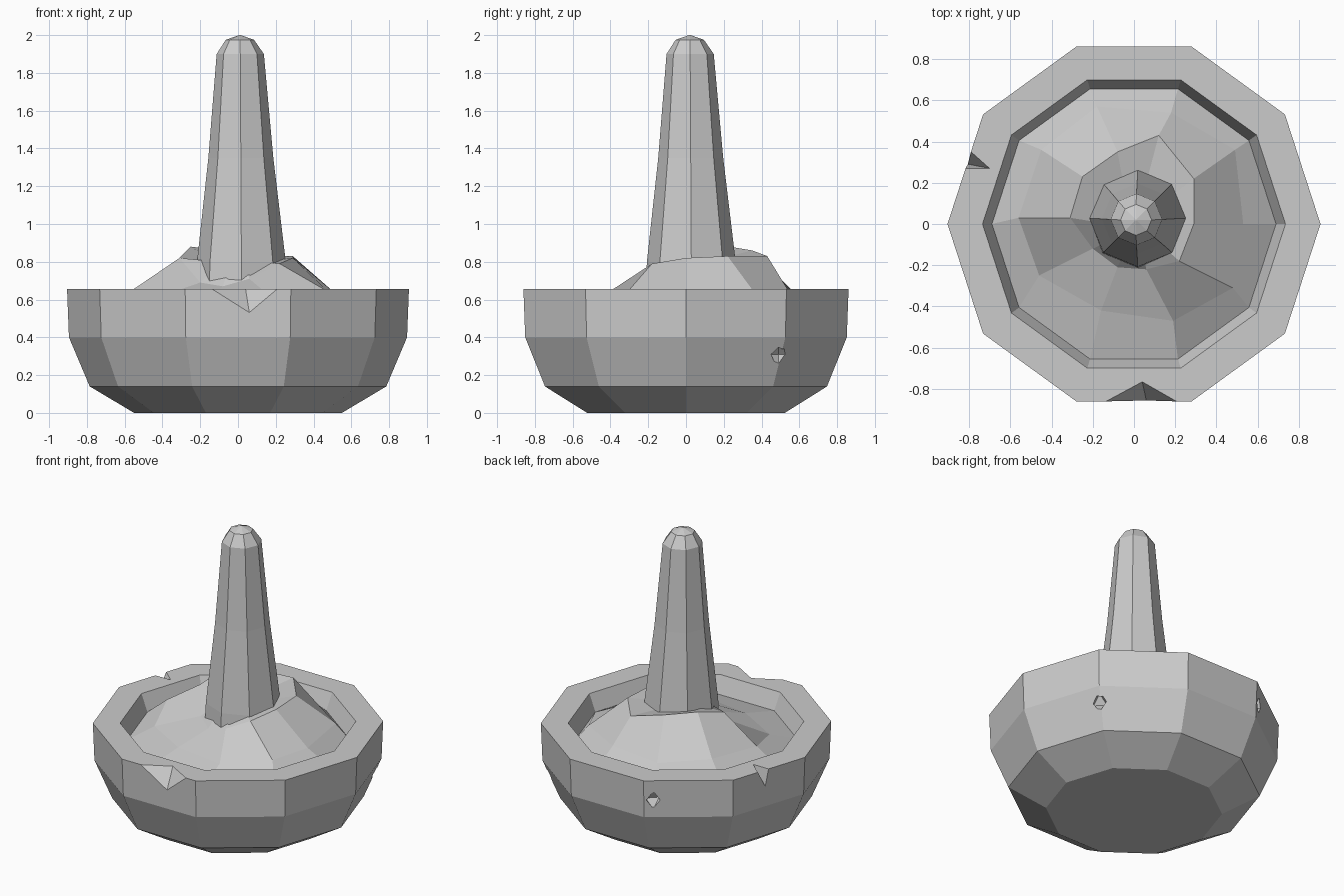
import bpy, bmesh
from math import cos, sin, pi

cube = bpy.data.objects.get("Cube")
if cube:
    bpy.data.objects.remove(cube, do_unlink=True)

stone = bpy.data.materials.new("stone_grey")
stone.use_nodes = True
grey = (0.6, 0.6, 0.6, 1)
stone.diffuse_color = grey
stone.node_tree.nodes["Principled BSDF"].inputs["Base Color"].default_value = grey


def finish(bm, name):
    bmesh.ops.recalc_face_normals(bm, faces=bm.faces[:])
    mesh = bpy.data.meshes.new(name)
    bm.to_mesh(mesh)
    bm.free()
    mesh.materials.append(stone)
    obj = bpy.data.objects.new(name, mesh)
    bpy.context.collection.objects.link(obj)
    return obj


def circle(radius, z, sides, x=0, y=0):
    return [(x + radius * cos(2 * pi * i / sides),
             y + radius * sin(2 * pi * i / sides), z) for i in range(sides)]


def loft(name, rings):
    """Skin a stack of point rings and cap both ends."""
    bm = bmesh.new()
    loops = [[bm.verts.new(p) for p in ring] for ring in rings]
    n = len(rings[0])
    for a, b in zip(loops, loops[1:]):
        for i in range(n):
            j = (i + 1) % n
            bm.faces.new((a[i], a[j], b[j], b[i]))
    bm.faces.new(loops[0])
    bm.faces.new(loops[-1])
    return finish(bm, name)


def cut(target, points):
    """Chip a convex piece out of the target."""
    bm = bmesh.new()
    for p in points:
        bm.verts.new(p)
    bmesh.ops.convex_hull(bm, input=bm.verts[:])
    cutter = finish(bm, "chip_cutter")
    cutter.hide_render = True
    mod = target.modifiers.new("chip", 'BOOLEAN')
    mod.operation = 'DIFFERENCE'
    mod.solver = 'EXACT'
    mod.object = cutter
    bpy.context.view_layer.objects.active = target
    bpy.ops.object.modifier_apply(modifier=mod.name)
    bpy.data.objects.remove(cutter, do_unlink=True)


def pit(target, x, y, z, r):
    """Small diamond-shaped pit in the wall."""
    cut(target, [(x + r, y, z), (x - r, y, z), (x, y + r, z),
                 (x, y - r, z), (x, y, z + r), (x, y, z - r)])


# Ten-sided bowl: outside, rim, inside wall and hidden floor
bowl_profile = [(0.55, 0), (0.785, 0.14), (0.895, 0.4), (0.905, 0.655),
                (0.735, 0.655), (0.685, 0.53), (0.5, 0.3)]
bowl = loft("bowl", [circle(r, z, 10) for r, z in bowl_profile])

# Chips in the rim: front and back left
cut(bowl, [(-0.14, -0.862, 0.656), (0.21, -0.862, 0.656), (0.04, -0.765, 0.656),
           (0.06, -0.857, 0.53), (0.04, -0.95, 0.7)])
cut(bowl, [(-0.82, 0.27, 0.656), (-0.70, 0.27, 0.656), (-0.79, 0.35, 0.656),
           (-0.805, 0.29, 0.54), (-0.95, 0.34, 0.7)])

# Pits in the wall
pit(bowl, 0.69, 0.49, 0.31, 0.06)
pit(bowl, -0.33, 0.825, 0.52, 0.06)

# Uneven heap of ground powder around the pestle
slope = [(0.53, 0, 0.62), (0.49, 0.36, 0.64), (0.18, 0.54, 0.65), (-0.18, 0.57, 0.64),
         (-0.45, 0.36, 0.66), (-0.56, 0.03, 0.65), (-0.46, -0.25, 0.6),
         (-0.16, -0.42, 0.6), (0.19, -0.47, 0.6), (0.48, -0.31, 0.64)]
crest = [(0.29, 0, 0.82), (0.29, 0.22, 0.83), (0.12, 0.43, 0.83), (-0.08, 0.35, 0.86),
         (-0.25, 0.23, 0.88), (-0.31, 0.03, 0.82), (-0.2, -0.12, 0.69),
         (-0.08, -0.21, 0.67), (0.06, -0.22, 0.71), (0.22, -0.18, 0.79)]
core = circle(0.12, 0.8, 10)
loft("powder_heap", [circle(0.69, 0.54, 10), slope, crest, core])

# Eight-sided pestle with a rounded tip, leaning very slightly
pestle_profile = [(0.25, 0.5, 0.02), (0.235, 0.8, 0.018), (0.172, 1.35, 0.015),
                  (0.125, 1.9, 0.012), (0.075, 1.975, 0.01), (0.004, 2.0, 0.01)]
loft("pestle", [circle(r, z, 8, c, c + 0.01) for r, z, c in pestle_profile])
